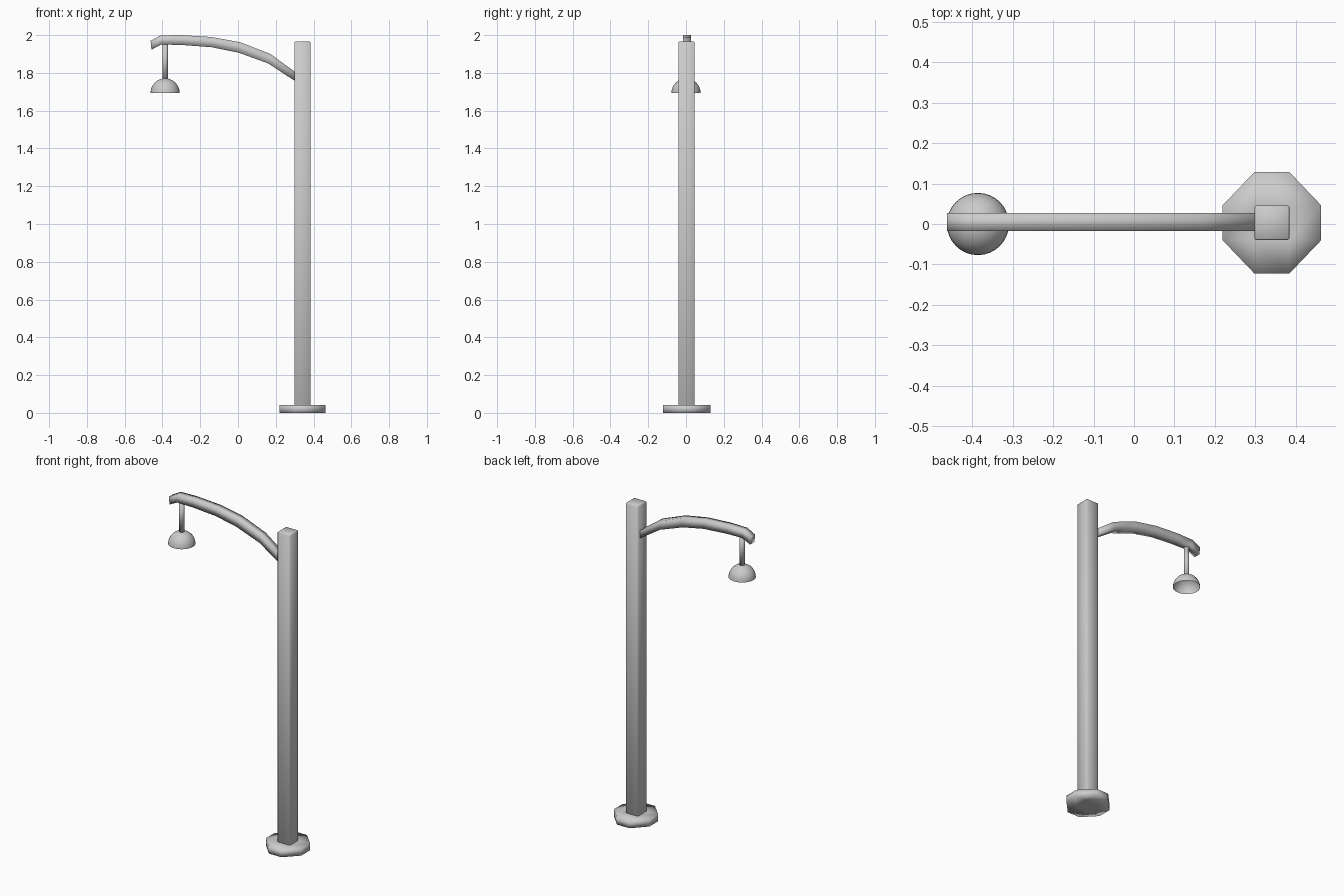
import bpy, bmesh, math
from mathutils import Matrix, Vector

cube = bpy.data.objects.get("Cube")
if cube:
    bpy.data.objects.remove(cube)

grey = bpy.data.materials.new("light grey metal")
grey.use_nodes = True
colour = (0.6, 0.6, 0.6, 1)
grey.diffuse_color = colour
grey.node_tree.nodes["Principled BSDF"].inputs["Base Color"].default_value = colour


def finish(name, bm, smooth=True, recalc=True):
    if recalc:
        bmesh.ops.recalc_face_normals(bm, faces=bm.faces)
    mesh = bpy.data.meshes.new(name)
    bm.to_mesh(mesh)
    bm.free()
    mesh.materials.append(grey)
    for p in mesh.polygons:
        p.use_smooth = smooth
    obj = bpy.data.objects.new(name, mesh)
    bpy.context.collection.objects.link(obj)
    return obj


POLE_X, POLE_Y, HALF, REACH = 0.341, 0.003, 0.043, 0.122
BASE_H, POLE_H = 0.042, 1.965
LAMP_X, RADIUS = -0.386, 0.077

# Octagonal foot: a centre square, four side pads and four corner triangles
bm = bmesh.new()
for k in range(4):
    turn = Matrix.Rotation(k * math.pi / 2, 3, "Z")

    def v(x, y, z):
        p = turn @ Vector((x, y, z))
        return bm.verts.new((p.x + POLE_X, p.y * (1.03 if abs(p.y) > HALF * 1.1 else 1) + POLE_Y, p.z))

    for z in (0, BASE_H):
        bm.faces.new([v(HALF, -HALF, z), v(REACH, -HALF, z), v(REACH, HALF, z), v(HALF, HALF, z)])
        bm.faces.new([v(HALF, HALF, z), v(REACH, HALF, z), v(HALF, REACH, z)])
    bm.faces.new([v(REACH, -HALF, 0), v(REACH, HALF, 0), v(REACH, HALF, BASE_H), v(REACH, -HALF, BASE_H)])
    bm.faces.new([v(REACH, HALF, 0), v(HALF, REACH, 0), v(HALF, REACH, BASE_H), v(REACH, HALF, BASE_H)])
bmesh.ops.remove_doubles(bm, verts=bm.verts, dist=0.001)
bmesh.ops.holes_fill(bm, edges=bm.edges, sides=4)
finish("foot", bm)

# Square pole with slightly softened corners
bm = bmesh.new()
bmesh.ops.create_cube(bm, size=1)
bmesh.ops.scale(bm, vec=(2 * HALF, 2 * HALF, POLE_H - 0.01), verts=bm.verts)
bmesh.ops.translate(bm, vec=(POLE_X, POLE_Y, (POLE_H + 0.01) / 2), verts=bm.verts)
bmesh.ops.bevel(bm, geom=bm.edges[:], offset=0.004, segments=1, affect="EDGES")
finish("pole", bm)

# Curved arm: side profile extruded across the width
top = [(-0.463, 1.97), (-0.41, 1.998), (-0.3, 2.0), (-0.14, 1.99), (0.013, 1.962),
       (0.172, 1.9), (0.32, 1.792)]
bottom = [(-0.458, 1.923), (-0.405, 1.95), (-0.3, 1.948), (-0.14, 1.936), (0.003, 1.907),
          (0.16, 1.85), (0.32, 1.745)]
bm = bmesh.new()
rings = []
for (tx, tz), (bx, bz) in zip(top, bottom):
    rings.append([bm.verts.new(p) for p in
                  ((tx, -0.017, tz), (tx, 0.027, tz), (bx, 0.027, bz), (bx, -0.017, bz))])
for a, b in zip(rings, rings[1:]):
    for i in range(4):
        j = (i + 1) % 4
        bm.faces.new((a[i], a[j], b[j], b[i]))
bm.faces.new(rings[0])
bm.faces.new(rings[-1])
finish("arm", bm)

# Hanging stem
bm = bmesh.new()
bmesh.ops.create_cone(bm, cap_ends=True, segments=24, radius1=0.015, radius2=0.015, depth=0.2,
                      matrix=Matrix.Translation((LAMP_X, 0, 1.865)))
finish("lamp_stem", bm)

# Open half-sphere shade
bm = bmesh.new()
bmesh.ops.create_uvsphere(bm, u_segments=32, v_segments=16, radius=RADIUS)
bmesh.ops.delete(bm, geom=[p for p in bm.verts if p.co.z < -0.001], context="VERTS")
bmesh.ops.translate(bm, vec=(LAMP_X, 0, 1.694), verts=bm.verts)
finish("lamp_shade", bm, recalc=False)
